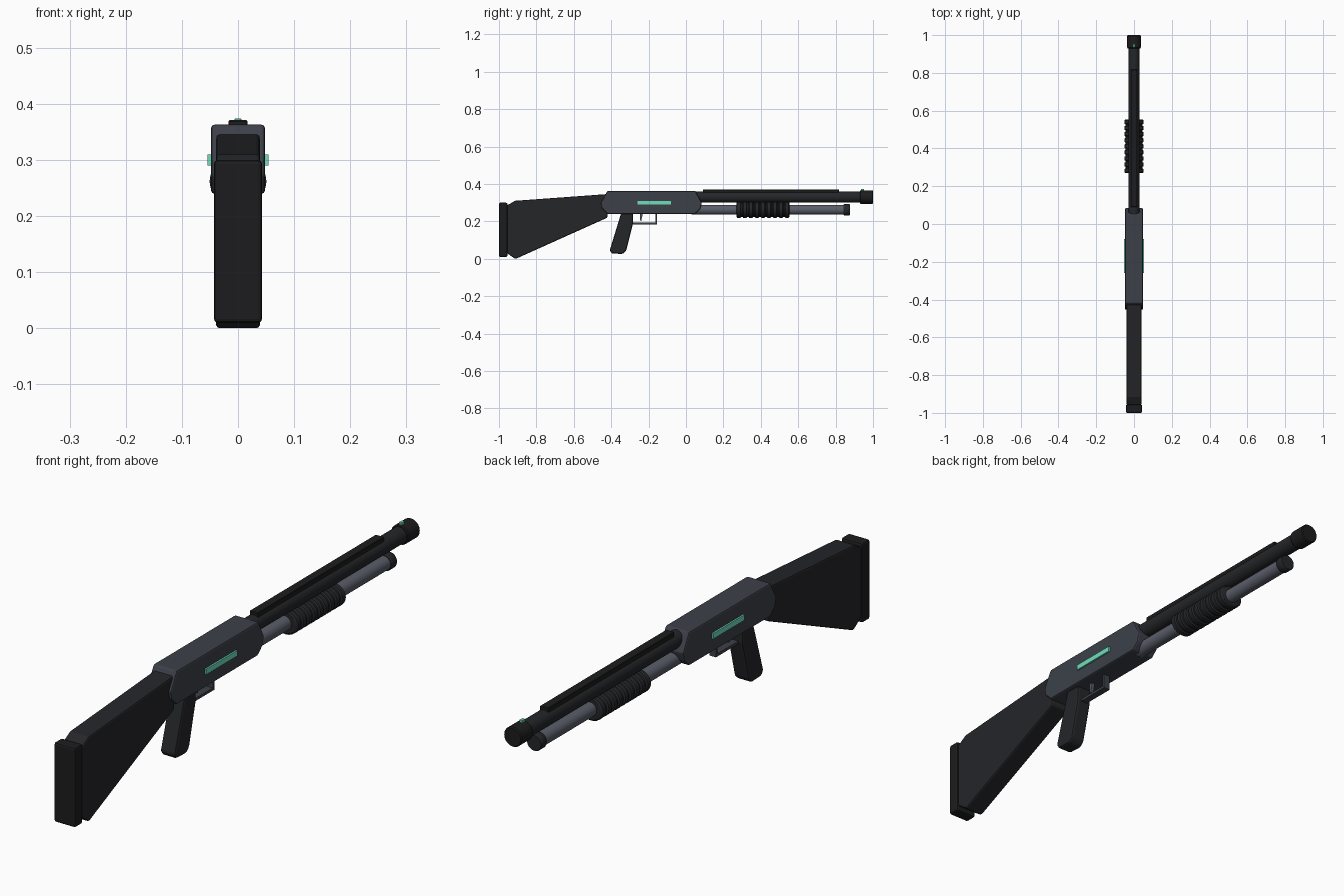
import bpy, bmesh, math
from mathutils import Vector

if "Cube" in bpy.data.objects:
    bpy.data.objects.remove(bpy.data.objects["Cube"])


def material(name, rgb):
    m = bpy.data.materials.new(name)
    m.diffuse_color = (*rgb, 1)
    m.use_nodes = True
    m.node_tree.nodes["Principled BSDF"].inputs["Base Color"].default_value = m.diffuse_color
    return m


POLYMER = material("dark_polymer", (0.018, 0.019, 0.022))
BLACK = material("black_rubber", (0.012, 0.012, 0.013))
BODY = material("blue_grey_metal", (0.045, 0.051, 0.066))
STEEL = material("tube_steel", (0.10, 0.11, 0.14))
GREEN = material("mint_accent", (0.16, 0.72, 0.50))


def finish(name, bm, mat, bevel=0, segments=1):
    bmesh.ops.recalc_face_normals(bm, faces=bm.faces)
    me = bpy.data.meshes.new(name)
    bm.to_mesh(me)
    bm.free()
    ob = bpy.data.objects.new(name, me)
    bpy.context.collection.objects.link(ob)
    me.materials.append(mat)
    if bevel:
        b = ob.modifiers.new("bevel", 'BEVEL')
        b.width, b.segments, b.limit_method = bevel, segments, 'ANGLE'
        b.angle_limit = math.radians(30)
    return ob


def plate(name, profile, half, mat, bevel=0, segments=1):
    """Side profile of (y, z) points extruded across x."""
    bm = bmesh.new()
    f = bm.faces.new([bm.verts.new((-half, y, z)) for y, z in profile])
    new = bmesh.ops.extrude_face_region(bm, geom=[f])["geom"]
    bmesh.ops.translate(bm, vec=(2 * half, 0, 0),
                        verts=[v for v in new if isinstance(v, bmesh.types.BMVert)])
    return finish(name, bm, mat, bevel, segments)


def box(name, half, y0, y1, z0, z1, mat, bevel=0, segments=1):
    return plate(name, [(y0, z0), (y1, z0), (y1, z1), (y0, z1)], half, mat, bevel, segments)


def lathe(name, z, rings, mat, sides=24, sx=1.0):
    """Rings of (y, radius) around an axis along y, closed at both ends."""
    bm = bmesh.new()
    loops = []
    for y, r in rings:
        loops.append([bm.verts.new((sx * r * math.cos(a), y, z + r * math.sin(a)))
                      for a in (2 * math.pi * i / sides for i in range(sides))])
    for a, b in zip(loops, loops[1:]):
        for i in range(sides):
            j = (i + 1) % sides
            bm.faces.new((a[i], a[j], b[j], b[i]))
    bm.faces.new(loops[0])
    bm.faces.new(loops[-1])
    ob = finish(name, bm, mat)
    bpy.ops.object.select_all(action='DESELECT')
    bpy.context.view_layer.objects.active = ob
    ob.select_set(True)
    bpy.ops.object.shade_smooth_by_angle(angle=math.radians(35))
    return ob


# Receiver with pointed chamfered ends
plate("receiver", [(-0.455, 0.298), (-0.42, 0.363), (0.05, 0.363), (0.085, 0.298),
                   (0.075, 0.265), (0.048, 0.24), (-0.42, 0.24), (-0.45, 0.27)],
      0.048, BODY, 0.006, 2)

# Shoulder stock and butt pad
plate("stock", [(-0.42, 0.346), (-0.915, 0.31), (-0.957, 0.285), (-0.957, 0.03),
                (-0.912, -0.001), (-0.42, 0.22)], 0.039, POLYMER, 0.006, 2)
box("butt_pad", 0.043, -1.0, -0.955, 0.01, 0.30, BLACK, 0.007, 2)

# Pistol grip
plate("grip", [(-0.345, 0.25), (-0.408, 0.045), (-0.395, 0.028), (-0.338, 0.026),
               (-0.32, 0.042), (-0.283, 0.19), (-0.283, 0.25)], 0.03, POLYMER, 0.008, 2)

# Trigger guard and trigger
box("guard_bottom", 0.013, -0.30, -0.154, 0.184, 0.194, BODY)
box("guard_front", 0.013, -0.164, -0.154, 0.184, 0.245, BODY)
plate("trigger", [(-0.245, 0.245), (-0.247, 0.205), (-0.239, 0.203), (-0.23, 0.245)],
      0.006, STEEL)

# Barrel, muzzle and magazine tube
lathe("barrel", 0.33, [(0.03, 0.03), (0.94, 0.03)], POLYMER)
lathe("muzzle", 0.33, [(0.93, 0.033), (0.934, 0.036), (0.996, 0.036), (1.0, 0.033)], BLACK)
lathe("magazine_tube", 0.262, [(0.03, 0.026), (0.85, 0.026)], STEEL)
lathe("magazine_cap", 0.262, [(0.842, 0.028), (0.845, 0.03), (0.873, 0.03), (0.876, 0.028)], POLYMER)

# Pump fore-end with repeated grooves
rings, n, y0, y1 = [], 9, 0.27, 0.56
step = (y1 - y0) / n
for i in range(n):
    a = y0 + i * step
    rings += [(a, 0.038), (a + 0.004, 0.043), (a + step - 0.011, 0.043), (a + step - 0.007, 0.038)]
lathe("pump_fore_end", 0.262, rings, POLYMER, 24, 1.18)

# Sighting rib and front bead
box("sighting_rib", 0.017, 0.09, 0.818, 0.35, 0.371, BLACK, 0.002)
box("front_bead", 0.006, 0.935, 0.953, 0.36, 0.374, GREEN, 0.001)

# Accent strips on both sides
for side, label in ((-1, "left"), (1, "right")):
    strip = box("accent_strip_" + label, 0.005, -0.26, -0.08, 0.29, 0.31, GREEN)
    strip.location.x = side * 0.049
